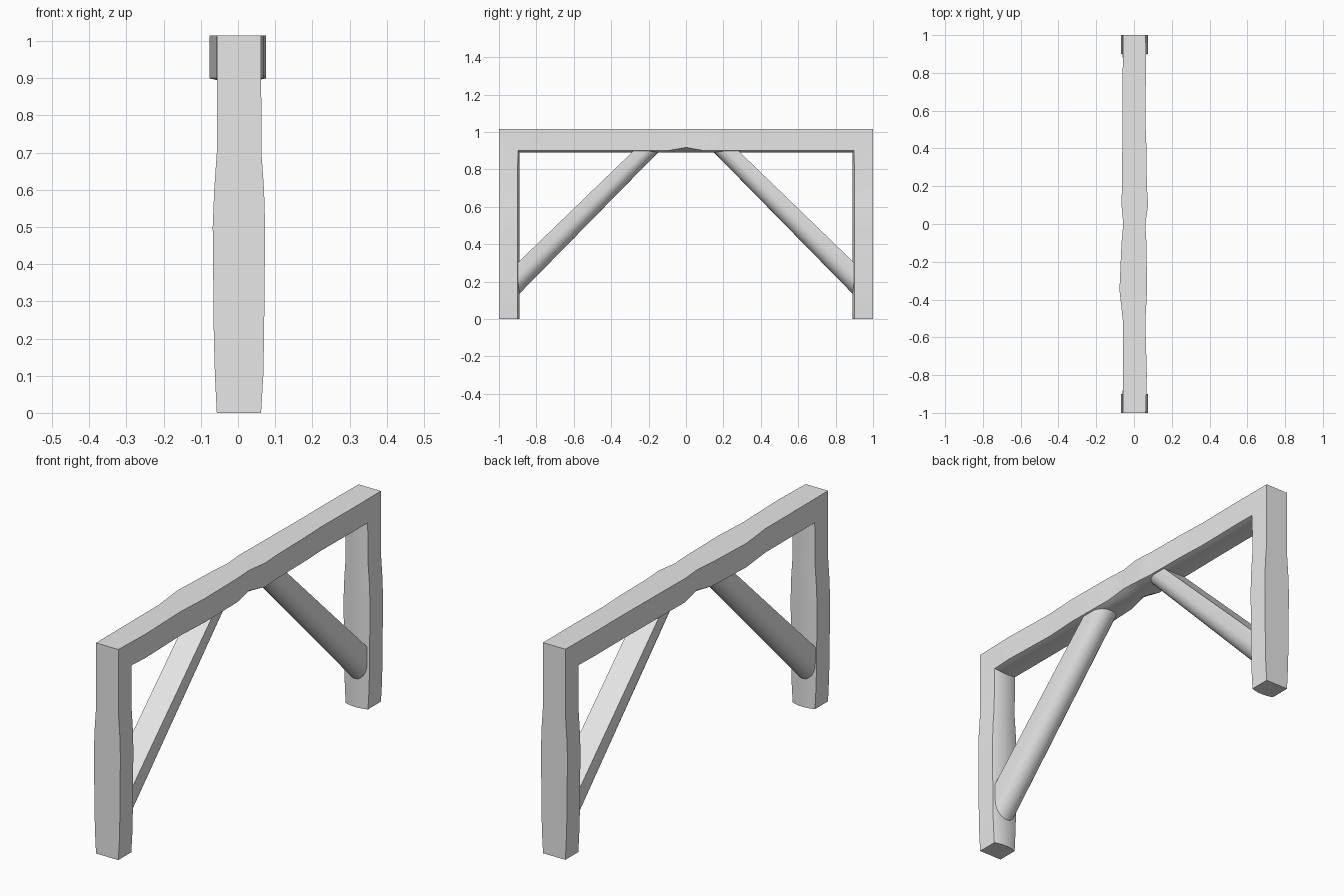
import bpy
import bmesh
import math

cube = bpy.data.objects.get("Cube")
if cube:
    bpy.data.objects.remove(cube, do_unlink=True)

grey = bpy.data.materials.new("plain grey")
grey.use_nodes = True
grey.diffuse_color = (0.8, 0.8, 0.8, 1)
grey.node_tree.nodes["Principled BSDF"].inputs["Base Color"].default_value = (0.8, 0.8, 0.8, 1)

ARC = 12  # segments across the rounded inner side


def loft(name, rings, curve):
    """Each ring: (y, z) on the flat side, (dy, dz) to the rounded tip,
    left x, right x, and how deep the straight sides run (0..1)."""
    bm = bmesh.new()
    loops = []
    for (y, z), (dy, dz), x0, x1, edge in rings:
        section = [(x0, 0)]
        for i in range(ARC + 1):
            s, bulge = curve(i / ARC)
            section.append((x0 + (x1 - x0) * (s + 1) / 2, edge + (1 - edge) * bulge))
        section.append((x1, 0))
        loops.append([bm.verts.new((x, y + dy * t, z + dz * t)) for x, t in section])
    for a, b in zip(loops, loops[1:]):
        for i in range(len(a)):
            j = (i + 1) % len(a)
            bm.faces.new((a[i], a[j], b[j], b[i]))
    bm.faces.new(loops[0])
    bm.faces.new(loops[-1])
    bmesh.ops.recalc_face_normals(bm, faces=bm.faces)
    mesh = bpy.data.meshes.new(name)
    bm.to_mesh(mesh)
    bm.free()
    mesh.materials.append(grey)
    obj = bpy.data.objects.new(name, mesh)
    bpy.context.collection.objects.link(obj)
    bpy.ops.object.select_all(action='DESELECT')
    obj.select_set(True)
    bpy.context.view_layer.objects.active = obj
    bpy.ops.object.shade_smooth_by_angle(angle=math.radians(35))
    return obj


def shallow(f):
    s = 2 * f - 1
    return s, 1 - s * s


def half_round(f):
    a = math.pi * (1 - f)
    return math.cos(a), math.sin(a)


# Frame: two posts and the beam as one mitred timber with worn edges
TOP = 1.015
post = [(0, -.057, .062), (.1, -.062, .068), (.2, -.065, .07), (.5, -.068, .073),
        (.6, -.064, .07), (.7, -.057, .063)]
beam = [(-.8, -.058, .068), (-.52, -.058, .06), (-.35, -.077, .069), (-.1, -.066, .066),
        (0, -.057, .06), (.1, -.066, .075), (.2, -.064, .068), (.4, -.062, .066),
        (.55, -.06, .06), (.8, -.06, .063)]


def post_rings(side):
    rings = [((side, z), (-side * .11, 0), a, b, .9) for z, a, b in post]
    rings.append(((side, TOP), (-side * .11, -.125), -.057, .062, .92))
    return rings


beam_rings = [((y, TOP), (0, -.125), a, b, .78 if y == 0 else .92) for y, a, b in beam]
loft("timber_frame", post_rings(-1) + beam_rings + post_rings(1)[::-1], shallow)

# Diagonal braces: flat on top, half round beneath
for name, side in (("front_brace", -1), ("back_brace", 1)):
    loft(name, [((side * .95, .252), (0, -.177), -.06, .06, .45),
                ((side * .228, .95), (-side * .137, 0), -.055, .06, .45)], half_round)
